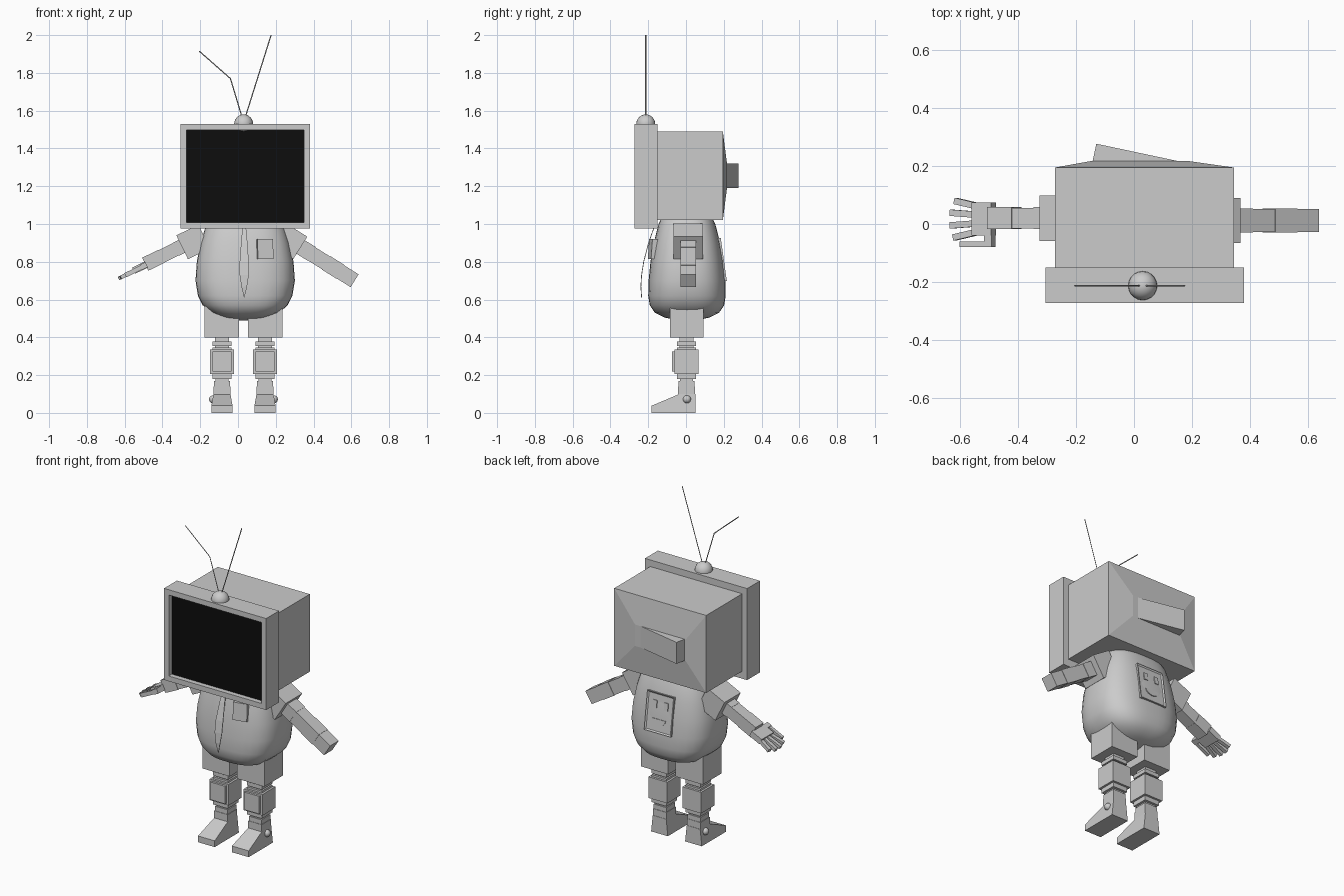
import bpy, bmesh, math
from mathutils import Matrix, Vector

if "Cube" in bpy.data.objects:
    bpy.data.objects.remove(bpy.data.objects["Cube"])


def material(name, rgb):
    m = bpy.data.materials.new(name)
    m.diffuse_color = (*rgb, 1)
    m.use_nodes = True
    m.node_tree.nodes["Principled BSDF"].inputs["Base Color"].default_value = m.diffuse_color
    return m


GREY = material("light grey", (0.6, 0.6, 0.6))
BLACK = material("screen black", (0.004, 0.004, 0.004))


def finish(name, bm, matrix=None, mats=(GREY,), smooth=False):
    if matrix:
        bm.transform(matrix)
    bmesh.ops.recalc_face_normals(bm, faces=bm.faces)
    me = bpy.data.meshes.new(name)
    bm.to_mesh(me)
    bm.free()
    for m in mats:
        me.materials.append(m)
    for p in me.polygons:
        p.use_smooth = smooth
    ob = bpy.data.objects.new(name, me)
    bpy.context.collection.objects.link(ob)
    return ob


def cube(lo, hi):
    bm = bmesh.new()
    bmesh.ops.create_cube(bm, size=1)
    for v in bm.verts:
        v.co = [l if c < 0 else h for c, l, h in zip(v.co, lo, hi)]
    return bm


def box(name, lo, hi, matrix=None):
    return finish(name, cube(lo, hi), matrix)


def end_face(bm, axis, sign):
    bm.normal_update()
    return max(bm.faces, key=lambda f: f.normal[axis] * sign)


def rod(name, pts, r):
    cu = bpy.data.curves.new(name, 'CURVE')
    cu.dimensions = '3D'
    cu.bevel_depth, cu.bevel_resolution = r, 0
    sp = cu.splines.new('POLY')
    sp.points.add(len(pts) - 1)
    for p, q in zip(sp.points, pts):
        p.co = (*q, 1)
    cu.materials.append(GREY)
    bpy.context.collection.objects.link(bpy.data.objects.new(name, cu))


def ball(name, c, r):
    bm = bmesh.new()
    bmesh.ops.create_uvsphere(bm, u_segments=20, v_segments=12, radius=r)
    finish(name, bm, Matrix.Translation(c), smooth=True)


# Television head: front bezel with sunken screen
bm = cube((-0.305, -0.273, 0.975), (0.38, -0.15, 1.53))
f = end_face(bm, 1, -1)
bmesh.ops.inset_individual(bm, faces=[f], thickness=0.045)
bmesh.ops.translate(bm, verts=bmesh.ops.extrude_discrete_faces(bm, faces=[f])["faces"][0].verts, vec=(0, 0.03, 0))
for f in bm.faces:
    c = f.calc_center_median()
    if abs(f.normal.y) > 0.9 and abs(c.y + 0.243) < 0.005:
        f.material_index = 1
finish("screen_bezel", bm, mats=(GREY, BLACK))

# Rear casing with shallow pyramid back and slanted block
bm = cube((-0.272, -0.15, 1.02), (0.345, 0.195, 1.49))
f = bmesh.ops.extrude_discrete_faces(bm, faces=[end_face(bm, 1, 1)])["faces"][0]
for v in f.verts:
    v.co = (-0.15 if v.co.x < 0 else 0.19, 0.217, 1.19 if v.co.z < 1.2 else 1.32)
finish("rear_casing", bm)
box("rear_block", (0, -0.1, 1.19), (0.33, 0, 1.32),
    Matrix.Translation((-0.13, 0.277, 0)) @ Matrix.Rotation(math.radians(-12), 4, 'Z'))

# Aerials
ball("aerial_dome", (0.03, -0.213, 1.53), 0.05)
rod("aerial_straight", [(0.04, -0.213, 1.57), (0.175, -0.213, 2.0)], 0.003)
rod("aerial_bent", [(0.02, -0.213, 1.57), (-0.04, -0.213, 1.77), (-0.205, -0.213, 1.915)], 0.003)

# Rounded body: stacked superellipse rings (z, half width, half depth)
rings = [(1.06, 0.17, 0.12), (1.0, 0.205, 0.15), (0.9, 0.236, 0.176), (0.8, 0.256, 0.193),
         (0.7, 0.263, 0.203), (0.62, 0.25, 0.205), (0.57, 0.225, 0.197), (0.53, 0.18, 0.17),
         (0.505, 0.12, 0.12), (0.49, 0.05, 0.05)]
bm = bmesh.new()
loops, N = [], 40
for z, rx, ry in rings:
    row = []
    for i in range(N):
        a = 2 * math.pi * i / N
        c, s = math.cos(a), math.sin(a)
        k = (abs(c) ** 2.8 + abs(s) ** 2.8) ** (-1 / 2.8)
        row.append(bm.verts.new((0.038 + rx * c * k, 0.005 + ry * s * k, z)))
    loops.append(row)
for a, b in zip(loops, loops[1:]):
    for i in range(N):
        bm.faces.new((a[i], a[(i + 1) % N], b[(i + 1) % N], b[i]))
bm.faces.new(loops[0])
bm.faces.new(loops[-1])
finish("body", bm, smooth=True)

# Tie: thin curved strip (z, half width, y)
bm = bmesh.new()
prev = None
for z, w, y in [(1.0, 0.008, -0.165), (0.9, 0.017, -0.2), (0.8, 0.024, -0.226),
                (0.73, 0.024, -0.237), (0.67, 0.015, -0.241), (0.61, 0.001, -0.237)]:
    row = [bm.verts.new((0.033 + dx, y, z)) for dx in (-w, w)]
    if prev:
        bm.faces.new((prev[0], prev[1], row[1], row[0]))
    prev = row
tie = finish("tie", bm)
tie.modifiers.new("thickness", 'SOLIDIFY').thickness = 0.004

# Chest pocket
box("pocket", (-0.042, -0.012, -0.055), (0.042, 0.03, 0.05),
    Matrix.Translation((0.143, -0.178, 0.87)) @ Matrix.Rotation(math.radians(12), 4, 'Z')
    @ Matrix.Rotation(math.radians(-4), 4, 'X'))

# Back panel with a small face
P = Matrix.Translation((0.04, 0.19, 0.812)) @ Matrix.Rotation(math.radians(8), 4, 'X')
bm = cube((-0.09, -0.04, -0.115), (0.09, 0.01, 0.115))
bmesh.ops.inset_individual(bm, faces=[end_face(bm, 1, 1)], thickness=0.012, depth=-0.006)
finish("back_panel", bm, P)
for x in (-0.04, 0.035):
    box("panel_eye", (x - 0.013, 0, 0.025), (x + 0.013, 0.009, 0.07), P)
bm = bmesh.new()
mouth = bm.faces.new([bm.verts.new((0.045 * math.cos(a), 0.009, -0.035 + 0.036 * math.sin(a)))
                      for a in [math.pi * (1 + i / 10) for i in range(11)]])
g = bmesh.ops.extrude_face_region(bm, geom=[mouth])["geom"]
bmesh.ops.translate(bm, verts=[v for v in g if isinstance(v, bmesh.types.BMVert)], vec=(0, -0.009, 0))
finish("panel_mouth", bm, P)


# Arms: local x runs down the arm, local z is its upper side
def arm_frame(origin, side, drop):
    d = math.radians(drop)
    x = Vector((side * math.cos(d), 0, -math.sin(d)))
    z = Vector((side * math.sin(d), 0, math.cos(d)))
    y = z.cross(x)
    m = Matrix((x, y, z)).transposed().to_4x4()
    return Matrix.Translation(origin) @ m


def arm(side, M, ends, h):
    box(side + "_sleeve", (-0.06, -0.078, -0.075), (0.07, 0.078, 0.065), M)
    for i, (a, b) in enumerate(zip(ends, ends[1:])):
        k = h if i % 2 == 0 else h - 0.002
        box(f"{side}_arm_segment", (a, -k, -k), (b, k, k), M)


arm("right", arm_frame((0.273, 0.012, 0.915), 1, 32), (0, 0.137, 0.227, 0.317, 0.406), 0.042)
L = arm_frame((-0.235, 0.02, 0.912), -1, 26)
arm("left", L, (0, 0.105, 0.19, 0.285), 0.038)

# Left hand: in this frame local -y is world +y
box("palm", (0.28, -0.055, -0.022), (0.355, 0.06, 0.014), L)
for i in range(4):
    y = -0.042 + 0.03 * i
    F = L @ Matrix.Translation((0.345, y, -0.006)) @ Matrix.Rotation(math.radians(-12 + 8 * i), 4, 'Z')
    n = (0.085, 0.1, 0.1, 0.09)[i]
    box("finger", (0, -0.011, -0.01), (n, 0.011, 0.01), F)
box("thumb_base", (0.28, 0.05, -0.02), (0.31, 0.1, 0.01), L)
box("thumb", (0.28, 0.08, -0.018), (0.405, 0.1, 0.006), L)

# Legs, mirrored about the body centre (z0, z1, width)
stack = [("thigh_link", 0.375, 0.42, 0.075), ("upper_ring", 0.355, 0.378, 0.1), ("upper_link", 0.345, 0.355, 0.075),
         ("knee_top", 0.332, 0.347, 0.1), ("knee", 0.207, 0.335, 0.126), ("knee_base", 0.18, 0.207, 0.1),
         ("shin_ring", 0.165, 0.18, 0.07), ("shin", 0.14, 0.168, 0.085), ("ankle", 0.095, 0.14, 0.09)]
for s in (-1, 1):
    cx = 0.029 + s * 0.114
    hx = 0.029 + s * 0.116
    box("hip_block", (hx - 0.091, -0.085, 0.4), (hx + 0.091, 0.093, 0.57))
    for name, z0, z1, w in stack:
        box(name, (cx - w / 2, 0.003 - w / 2, z0), (cx + w / 2, 0.003 + w / 2, z1))
    box("knee_pad", (cx - 0.05, -0.073, 0.218), (cx + 0.05, -0.05, 0.325))
    # Foot: side profile (y, z) widened to the foot width
    bm = bmesh.new()
    prof = [(0.05, 0), (-0.182, 0), (-0.182, 0.038), (-0.035, 0.1), (0.05, 0.1)]
    sides = [[bm.verts.new((cx + t * (0.045 if z > 0.05 else 0.056), y, z)) for y, z in prof] for t in (-1, 1)]
    bm.faces.new(sides[0])
    bm.faces.new(sides[1])
    for i in range(5):
        j = (i + 1) % 5
        bm.faces.new((sides[0][i], sides[0][j], sides[1][j], sides[1][i]))
    finish("foot", bm)
    ball("ankle_bolt", (cx + s * 0.047, 0.005, 0.072), 0.021)
